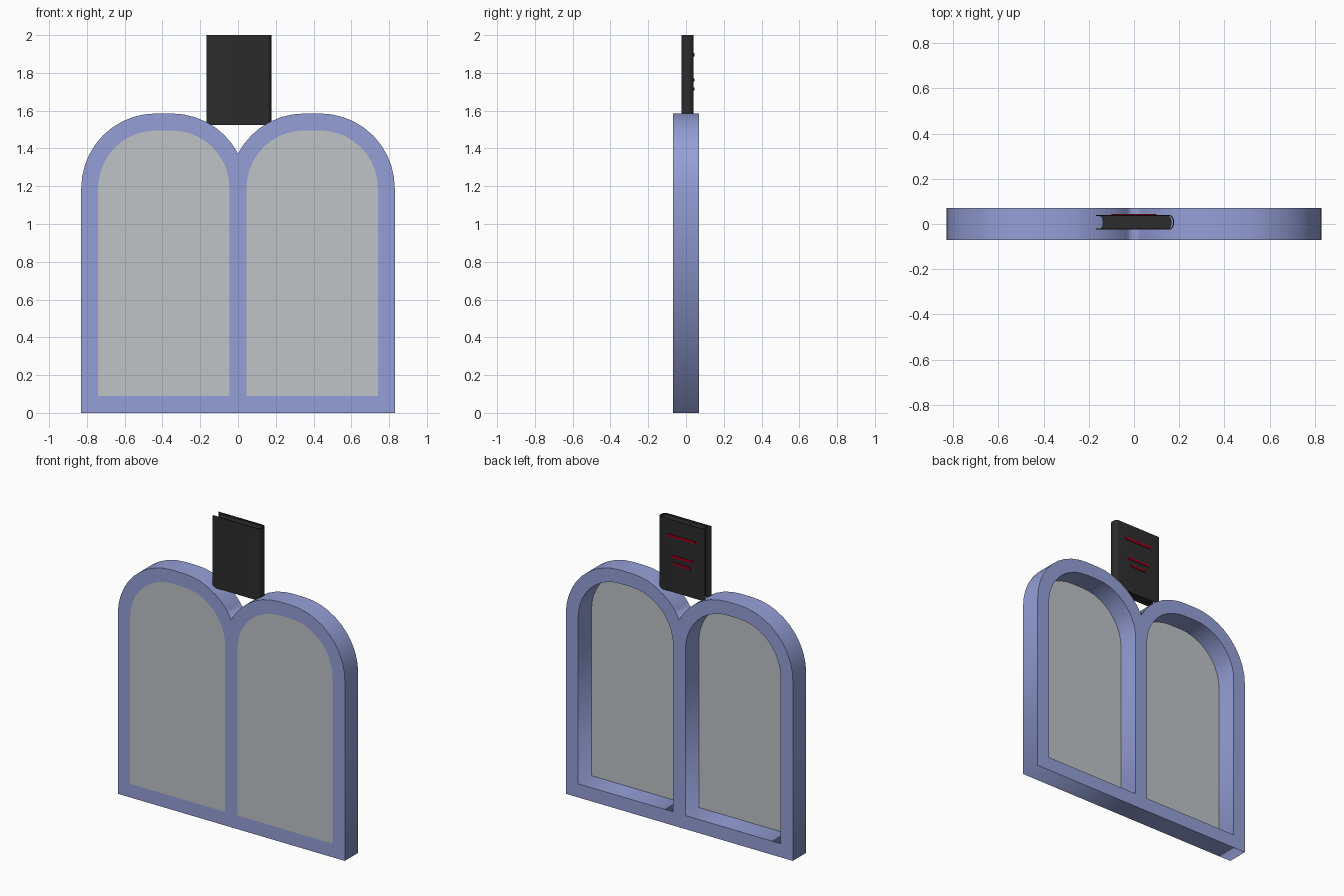
import bpy, bmesh
from math import sin, cos, pi, radians, asin

if "Cube" in bpy.data.objects:
    bpy.data.objects.remove(bpy.data.objects["Cube"])


def material(name, rgb):
    m = bpy.data.materials.new(name)
    m.diffuse_color = (*rgb, 1)
    m.use_nodes = True
    m.node_tree.nodes["Principled BSDF"].inputs["Base Color"].default_value = m.diffuse_color
    return m


BLUE = material("painted_frame", (0.30, 0.35, 0.68))
GREY = material("pane_grey", (0.52, 0.55, 0.57))
BLACK = material("book_black", (0.025, 0.025, 0.025))
RED = material("cover_red", (0.3, 0.0, 0.01))


def arc(cx, cy, r, a0, a1, n, ry=None):
    ry = r if ry is None else ry
    return [(cx + r * cos(a0 + (a1 - a0) * i / n),
             cy + ry * sin(a0 + (a1 - a0) * i / n)) for i in range(n + 1)]


def add_object(name, bm, mat):
    bmesh.ops.recalc_face_normals(bm, faces=bm.faces)
    me = bpy.data.meshes.new(name)
    bm.to_mesh(me)
    bm.free()
    me.materials.append(mat)
    ob = bpy.data.objects.new(name, me)
    bpy.context.collection.objects.link(ob)
    return ob


def prism(name, pts, z0, z1, mat):
    """Extrude an xy profile upward from z0 to z1."""
    bm = bmesh.new()
    face = bm.faces.new([bm.verts.new((x, y, z0)) for x, y in pts])
    top = bmesh.ops.extrude_face_region(bm, geom=[face])["geom"]
    bmesh.ops.translate(bm, vec=(0, 0, z1 - z0),
                        verts=[v for v in top if isinstance(v, bmesh.types.BMVert)])
    return add_object(name, bm, mat)


def smooth(ob):
    bpy.ops.object.select_all(action='DESELECT')
    ob.select_set(True)
    bpy.context.view_layer.objects.active = ob
    bpy.ops.object.shade_smooth_by_angle(angle=radians(40))


# Shared arch dimensions
HALF_DEPTH = 0.07
SPRING, FLAT_IN, FLAT_OUT = 1.19, 0.35, 0.435
R_OUT, R_IN = 0.395, 0.305


def opening(side):
    pts = [(0.045, 0.09), (0.74, 0.09)]
    pts += arc(FLAT_OUT, SPRING, R_IN, 0, pi / 2, 10)
    pts += arc(FLAT_IN, SPRING, R_IN, pi / 2, pi, 10)
    return [(side * x, z) for x, z in pts]


# Double-arched frame with two openings, front and back outlines filled with holes
valley = pi - asin((R_OUT ** 2 - FLAT_IN ** 2) ** 0.5 / R_OUT)
right = [(0.83, 0)] + arc(FLAT_OUT, SPRING, R_OUT, 0, pi / 2, 10)
right += arc(FLAT_IN, SPRING, R_OUT, pi / 2, valley, 7)
outline = right + [(-x, z) for x, z in reversed(right[:-1])]
curve = bpy.data.curves.new("frame_outline", 'CURVE')
curve.dimensions = '2D'
curve.fill_mode = 'BOTH'
curve.extrude = HALF_DEPTH
for pts in (outline, opening(1), opening(-1)):
    spline = curve.splines.new('POLY')
    spline.points.add(len(pts) - 1)
    for p, (x, z) in zip(spline.points, pts):
        p.co = (x, z, 0, 1)
    spline.use_cyclic_u = True
helper = bpy.data.objects.new("frame_outline", curve)
helper.rotation_euler.x = pi / 2
bpy.context.collection.objects.link(helper)
bpy.context.view_layer.update()
bm = bmesh.new()
bm.from_mesh(helper.to_mesh())
bm.transform(helper.matrix_world)
helper.to_mesh_clear()
bpy.data.objects.remove(helper)
bmesh.ops.remove_doubles(bm, verts=bm.verts, dist=0.0001)
bmesh.ops.dissolve_limit(bm, angle_limit=0.01, verts=bm.verts, edges=bm.edges)
add_object("window_frame", bm, BLUE)

# Panes flush with the front face
for side, label in ((-1, "left"), (1, "right")):
    bm = bmesh.new()
    bm.faces.new([bm.verts.new((x, -HALF_DEPTH, z)) for x, z in opening(side)])
    bm.normal_update()
    pane = add_object(label + "_pane", bm, GREY)
    if pane.data.polygons[0].normal.y > 0:
        pane.data.flip_normals()

# Book cover: two boards joined by a rounded spine
MID, T = 0.0075, 0.005
outer = [(-0.168, -0.025)] + arc(0.155, MID, 0.023, -pi / 2, pi / 2, 12, 0.0325) + [(-0.168, 0.04)]
inner = [(-0.168, -0.02)] + arc(0.155, MID, 0.018, -pi / 2, pi / 2, 12, 0.0275) + [(-0.168, 0.035)]
smooth(prism("book_cover", outer + inner[::-1], 1.525, 2.0, BLACK))

# Page block: rounded at the spine, hollow at the fore edge
pages = arc(0.152, MID, 0.014, -pi / 2, pi / 2, 10, 0.0275)
pages += arc(-0.15, MID, 0.012, pi / 2, -pi / 2, 10, 0.0275)
smooth(prism("book_pages", pages, 1.535, 1.99, BLACK))

# Plain red strips on the cover
for i, (x0, x1, z, h) in enumerate([(-0.10, 0.10, 1.895, 0.018),
                                    (-0.08, 0.08, 1.762, 0.016),
                                    (-0.06, 0.06, 1.715, 0.016)]):
    prism(f"cover_strip_{i + 1}",
          [(x0, 0.039), (x1, 0.039), (x1, 0.044), (x0, 0.044)], z - h / 2, z + h / 2, RED)
